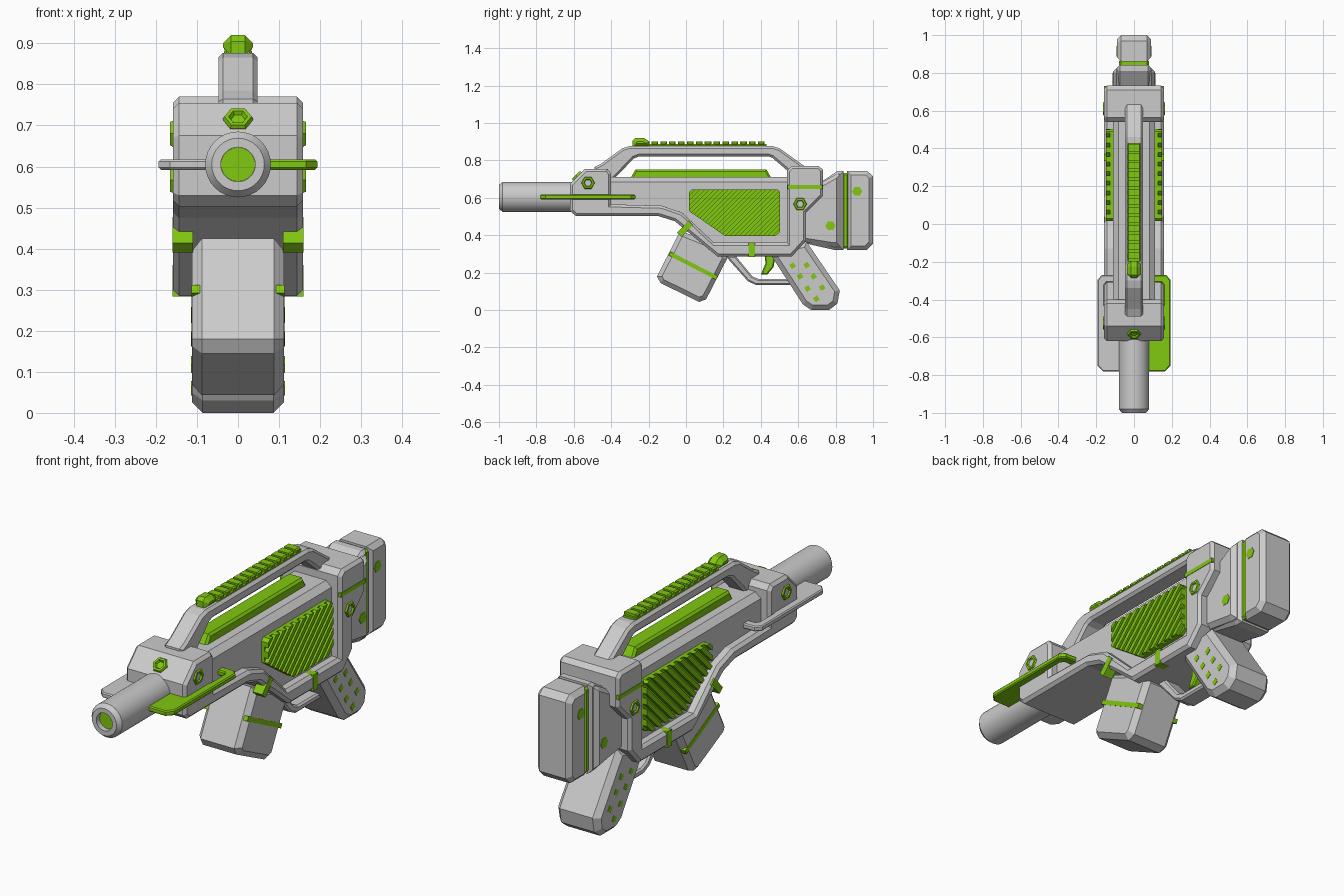
import bpy, bmesh, math
from mathutils import Vector, Matrix

green = bpy.data.materials.new("green")
green.diffuse_color = (0.22, 0.58, 0.005, 1)


def finish(name, bm, mat):
    bmesh.ops.recalc_face_normals(bm, faces=bm.faces[:])
    me = bpy.data.meshes.new(name)
    bm.to_mesh(me)
    bm.free()
    ob = bpy.data.objects.new(name, me)
    bpy.context.collection.objects.link(ob)
    if mat:
        me.materials.append(mat)
    return ob


def prism(name, polys, lo, hi, axis='x', bevel=0.0, mat=None):
    """Extrude one outline (or several) from lo to hi along an axis, chamfering the cap rims."""
    place = {'x': lambda a, b, t: (t, a, b),
             'y': lambda a, b, t: (a, t, b),
             'z': lambda a, b, t: (a, b, t)}[axis]
    if not isinstance(polys[0][0], (tuple, list)):
        polys = [polys]
    bm = bmesh.new()
    rims = []
    for pts in polys:
        caps = [[bm.verts.new(place(a, b, t)) for a, b in pts] for t in (lo, hi)]
        for c in caps:
            rims += bm.faces.new(c).edges[:]
        n = len(pts)
        for i in range(n):
            j = (i + 1) % n
            bm.faces.new((caps[0][i], caps[0][j], caps[1][j], caps[1][i]))
    bmesh.ops.recalc_face_normals(bm, faces=bm.faces[:])
    if bevel:
        bmesh.ops.bevel(bm, geom=rims, offset=bevel, offset_type='OFFSET', segments=1,
                        profile=0.5, affect='EDGES', clamp_overlap=True)
    return finish(name, bm, mat)


def lathe(name, profile, sides, loc, normal, mat=None):
    """Revolve (radius, height) points around a normal direction."""
    bm = bmesh.new()
    rings = [[bm.verts.new((r * math.cos(2 * math.pi * k / sides),
                            r * math.sin(2 * math.pi * k / sides), h))
              for k in range(sides)] for r, h in profile]
    for a, b in zip(rings, rings[1:]):
        for k in range(sides):
            j = (k + 1) % sides
            bm.faces.new((a[k], a[j], b[j], b[k]))
    bm.faces.new(rings[0])
    bm.faces.new(rings[-1])
    rot = Vector(normal).to_track_quat('Z', 'Y').to_matrix().to_4x4()
    bm.transform(Matrix.Translation(loc) @ rot)
    return finish(name, bm, mat)


def clip(pts, n, d):
    """Keep the part of a 2D outline where p.n <= d."""
    out = []
    for p, q in zip(pts, pts[1:] + pts[:1]):
        sp, sq = p[0] * n[0] + p[1] * n[1] - d, q[0] * n[0] + q[1] * n[1] - d
        if sp <= 0:
            out.append(p)
        if sp * sq < 0:
            t = sp / (sp - sq)
            out.append((p[0] + t * (q[0] - p[0]), p[1] + t * (q[1] - p[1])))
    return out


def band(a, b, w):
    """Rectangle outline around a 2D segment."""
    a, b = Vector(a), Vector(b)
    d = (b - a).normalized() * w / 2
    p = Vector((-d.y, d.x))
    return [tuple(v) for v in (a + p, a - p, b - p, b + p)]


def box(y0, y1, z0, z1):
    return [(y0, z0), (y1, z0), (y1, z1), (y0, z1)]


# Barrel with a green bore
barrel = lathe("barrel", [(0.042, 0.965), (0.042, 1.0), (0.064, 1.0), (0.08, 0.98), (0.08, 0.5)],
               32, (0, 0, 0.605), (0, -1, 0))
bpy.context.view_layer.objects.active = barrel
barrel.select_set(True)
bpy.ops.object.shade_smooth_by_angle()
lathe("bore", [(0.0415, 0.96), (0.0415, 0.975)], 32, (0, 0, 0.605), (0, -1, 0), green)

# Outer frame: front block, lower strip and rear collar in one outline
prism("body_frame", [
    (-0.62, 0.53), (-0.62, 0.675), (-0.54, 0.755), (-0.42, 0.755), (-0.40, 0.73), (-0.40, 0.565),
    (-0.13, 0.558), (-0.02, 0.52), (0.15, 0.36), (0.54, 0.36), (0.54, 0.745), (0.565, 0.77),
    (0.71, 0.77), (0.732, 0.75), (0.732, 0.61), (0.642, 0.52), (0.642, 0.37), (0.565, 0.285),
    (0.17, 0.285), (-0.06, 0.475), (-0.15, 0.503), (-0.59, 0.503)], -0.158, 0.158, bevel=0.014)

# Inner body with a chamfered top
prism("body_core", [(-0.5, 0.52), (-0.5, 0.66), (0.6, 0.66), (0.6, 0.31), (0.18, 0.31), (-0.05, 0.51)],
      -0.112, 0.112)
prism("body_top", [(-0.112, 0.65), (-0.112, 0.685), (-0.082, 0.71), (0.082, 0.71), (0.112, 0.685),
                   (0.112, 0.65)], -0.5, 0.6, 'y')
prism("top_strip", [(-0.30, 0.70), (-0.27, 0.752), (0.43, 0.752), (0.46, 0.70)], -0.042, 0.042,
      bevel=0.01, mat=green)

# Carry handle and toothed sight rail
prism("carry_handle", [(-0.49, 0.74), (-0.49, 0.765), (-0.45, 0.785), (-0.34, 0.865), (-0.30, 0.877),
                       (0.46, 0.877), (0.50, 0.865), (0.64, 0.765), (0.64, 0.74), (0.56, 0.73),
                       (0.46, 0.815), (0.44, 0.822), (-0.25, 0.822), (-0.28, 0.81), (-0.385, 0.70),
                       (-0.45, 0.70)], -0.048, 0.048, bevel=0.012)
rail = [box(-0.2, 0.43, 0.87, 0.887)]
rail += [box(-0.185 + 0.0475 * k, -0.15 + 0.0475 * k, 0.88, 0.9) for k in range(13)]
prism("sight_rail", rail, -0.034, 0.034, bevel=0.006, mat=green)
prism("front_sight", [(-0.285, 0.87), (-0.285, 0.905), (-0.27, 0.92), (-0.225, 0.92), (-0.195, 0.9),
                      (-0.195, 0.87)], -0.036, 0.036, bevel=0.02, mat=green)

# Stock: shoulder, main block, green groove and butt plate
prism("stock_shoulder", [(0.6, 0.37), (0.6, 0.66), (0.73, 0.685), (0.80, 0.725), (0.825, 0.725),
                         (0.825, 0.34), (0.79, 0.34)], -0.112, 0.112, bevel=0.022)
prism("stock_block", [(0.6, 0.365), (0.6, 0.67), (0.73, 0.69), (0.81, 0.743), (0.842, 0.743),
                      (0.842, 0.32), (0.80, 0.32)], -0.09, 0.09, bevel=0.015)
prism("stock_groove", box(0.835, 0.87, 0.33, 0.733), -0.08, 0.08, bevel=0.01, mat=green)
prism("butt_plate", [(0.86, 0.32), (0.86, 0.743), (0.97, 0.743), (1.0, 0.715), (1.0, 0.355),
                     (0.965, 0.32)], -0.09, 0.09, bevel=0.022)

# Magazine, grip, trigger guard and trigger
prism("magazine", [(-0.03, 0.425), (-0.155, 0.18), (-0.137, 0.145), (0.07, 0.043), (0.108, 0.058),
                   (0.22, 0.275), (0.2, 0.33)], -0.112, 0.112, bevel=0.024)
prism("grip", [(0.645, 0.365), (0.822, 0.105), (0.81, 0.035), (0.765, 0.0), (0.67, 0.0),
               (0.625, 0.03), (0.46, 0.285), (0.5, 0.33)], -0.112, 0.112, bevel=0.026)
prism("trigger_guard", [(0.21, 0.29), (0.33, 0.155), (0.375, 0.133), (0.59, 0.133), (0.59, 0.165),
                        (0.39, 0.165), (0.355, 0.18), (0.265, 0.29)], -0.045, 0.045, bevel=0.008)
prism("trigger", [(0.42, 0.295), (0.425, 0.25), (0.4, 0.19), (0.435, 0.19), (0.468, 0.23),
                  (0.48, 0.295)], -0.022, 0.022, bevel=0.006, mat=green)

# Hex bolt on the sloped front
bolt = [(0.017, -0.002), (0.023, 0.008), (0.033, 0.008), (0.037, 0.0), (0.037, -0.01)]
lathe("front_bolt", bolt, 6, (0, -0.583, 0.716), (0, -1, 1), green)

vent = [(0.015, 0.53), (0.015, 0.63), (0.03, 0.645), (0.49, 0.645), (0.503, 0.63), (0.503, 0.415),
        (0.475, 0.395), (0.21, 0.395)]
fin = [(0.075, -0.78), (0.165, -0.78), (0.193, -0.75), (0.193, -0.295), (0.17, -0.27), (0.105, -0.27),
       (0.105, -0.31), (0.145, -0.31), (0.157, -0.325), (0.157, -0.43), (0.075, -0.46)]
r = math.sqrt(0.5)
slats = []
for k in range(15):
    d = -0.085 + 0.036 * k
    poly = clip(clip(vent, (-r, r), d + 0.021), (r, -r), -d)
    if len(poly) > 2:
        slats.append(poly)
dots = [(0.57, 0.237), (0.645, 0.24), (0.61, 0.18), (0.682, 0.18), (0.65, 0.115), (0.728, 0.12),
        (0.697, 0.06)]

# Side details, repeated on both sides
for s, side in ((1, "right"), (-1, "left")):
    prism("vent_panel_" + side, vent, s * 0.1, s * 0.128, mat=green)
    prism("vent_slats_" + side, slats, s * 0.12, s * 0.148, mat=green)
    prism("side_fin_" + side, [(s * x, y) for x, y in fin], 0.592, 0.617, 'z', 0.005,
          green if s > 0 else None)
    for i, (y, z) in enumerate([(-0.524, 0.68), (0.61, 0.567)]):
        lathe(f"side_bolt_{side}_{i}", bolt, 6, (s * 0.157, y, z), (s, 0, 0), green)
    for i, (x, y, z) in enumerate([(0.09, 0.915, 0.635), (0.112, 0.772, 0.45)]):
        lathe(f"stock_dot_{side}_{i}", [(0.027, -0.01), (0.027, 0.002)], 6, (s * x, y, z),
              (s, 0, 0), green)
    prism("frame_bands_" + side, [box(0.542, 0.73, 0.648, 0.668), box(0.335, 0.37, 0.284, 0.36),
                                  band((-0.035, 0.402), (0.025, 0.466), 0.033)],
          s * 0.11, s * 0.16, mat=green)
    prism("magazine_band_" + side, band((-0.088, 0.302), (0.165, 0.172), 0.022),
          s * 0.09, s * 0.1135, mat=green)
    prism("grip_studs_" + side, [band((y - 0.007, z + 0.011), (y + 0.007, z - 0.011), 0.026)
                                 for y, z in dots], s * 0.1, s * 0.114, mat=green)
